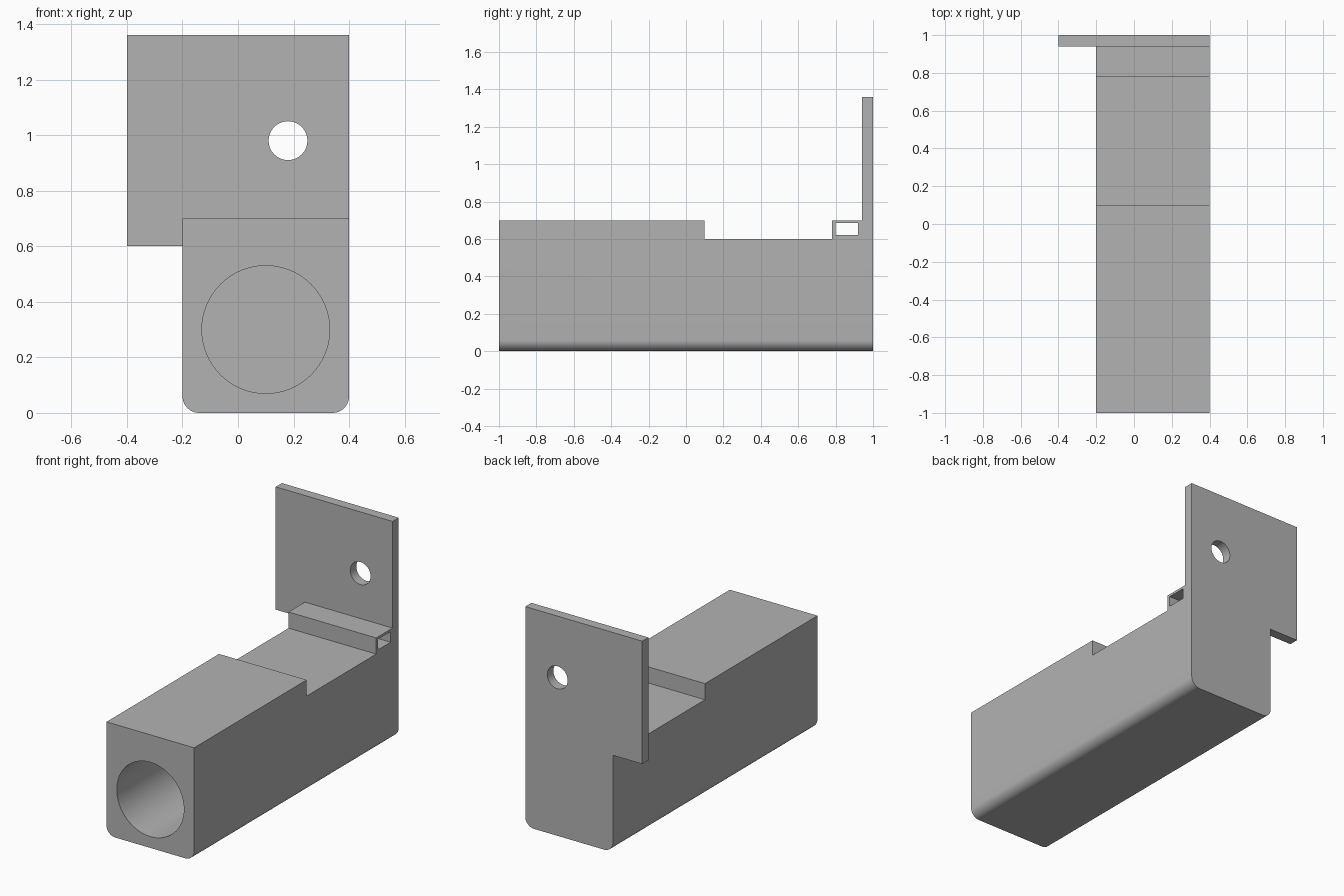
import bpy, bmesh, math
from mathutils import Vector

if "Cube" in bpy.data.objects:
    bpy.data.objects.remove(bpy.data.objects["Cube"], do_unlink=True)

grey = bpy.data.materials.new("plain grey")
grey.use_nodes = True
colour = (0.45, 0.45, 0.45, 1)
grey.diffuse_color = colour
grey.node_tree.nodes["Principled BSDF"].inputs["Base Color"].default_value = colour


def add_object(name, bm):
    bmesh.ops.recalc_face_normals(bm, faces=bm.faces)
    mesh = bpy.data.meshes.new(name)
    bm.to_mesh(mesh)
    bm.free()
    mesh.materials.append(grey)
    obj = bpy.data.objects.new(name, mesh)
    bpy.context.collection.objects.link(obj)
    return obj


def extrude(name, points, offset, round_bottom=0):
    """Extrude a flat outline, optionally rounding the edges at z = 0."""
    bm = bmesh.new()
    face = bm.faces.new([bm.verts.new(p) for p in points])
    moved = bmesh.ops.extrude_face_region(bm, geom=[face], use_keep_orig=True)["geom"]
    bmesh.ops.translate(bm, vec=offset, verts=[v for v in moved if isinstance(v, bmesh.types.BMVert)])
    if round_bottom:
        axis = Vector((0, 1, 0))
        edges = [e for e in bm.edges if all(v.co.z < 0.001 for v in e.verts)
                 and abs((e.verts[1].co - e.verts[0].co).normalized().dot(axis)) > 0.9]
        bmesh.ops.bevel(bm, geom=edges, offset=round_bottom, segments=10,
                        profile=0.5, affect='EDGES')
    return add_object(name, bm)


def box(name, x, y, z):
    outline = [(x[0], y[0], z[0]), (x[0], y[1], z[0]), (x[0], y[1], z[1]), (x[0], y[0], z[1])]
    return extrude(name, outline, (x[1] - x[0], 0, 0))


def round_cutter(name, x, z, radius, y, sides):
    angles = [math.tau * i / sides for i in range(sides)]
    outline = [(x + radius * math.cos(a), y[0], z + radius * math.sin(a)) for a in angles]
    return extrude(name, outline, (0, y[1] - y[0], 0))


def combine(target, tool, operation):
    mod = target.modifiers.new(tool.name, 'BOOLEAN')
    mod.operation = operation
    mod.solver = 'EXACT'
    mod.object = tool
    bpy.context.view_layer.objects.active = target
    bpy.ops.object.modifier_apply(modifier=mod.name)
    bpy.data.objects.remove(tool, do_unlink=True)


# Block with the recessed top and the raised rib, extruded across its width
profile = [(-1, 0), (1, 0), (1, 0.7), (0.78, 0.7), (0.78, 0.6), (0.1, 0.6), (0.1, 0.7), (-1, 0.7)]
bracket = extrude("bracket_body", [(-0.2, y, z) for y, z in profile], (0.6, 0, 0), 0.06)

# Upright mounting plate
combine(bracket, box("mounting_plate", (-0.4, 0.4), (0.94, 1), (0.6, 1.36)), 'UNION')

# Blind front bore, screw hole in the plate and strap slot through the rib
combine(bracket, round_cutter("front_bore", 0.1, 0.3, 0.23, (-1.1, 0.94), 64), 'DIFFERENCE')
combine(bracket, round_cutter("screw_hole", 0.18, 0.98, 0.07, (0.8, 1.1), 32), 'DIFFERENCE')
combine(bracket, box("strap_slot", (-0.5, 0.5), (0.8, 0.92), (0.62, 0.685)), 'DIFFERENCE')

# Smooth the curved surfaces, keep the edges crisp
bpy.ops.object.select_all(action='DESELECT')
bracket.select_set(True)
bpy.context.view_layer.objects.active = bracket
bpy.ops.object.shade_smooth_by_angle(angle=math.radians(30))
